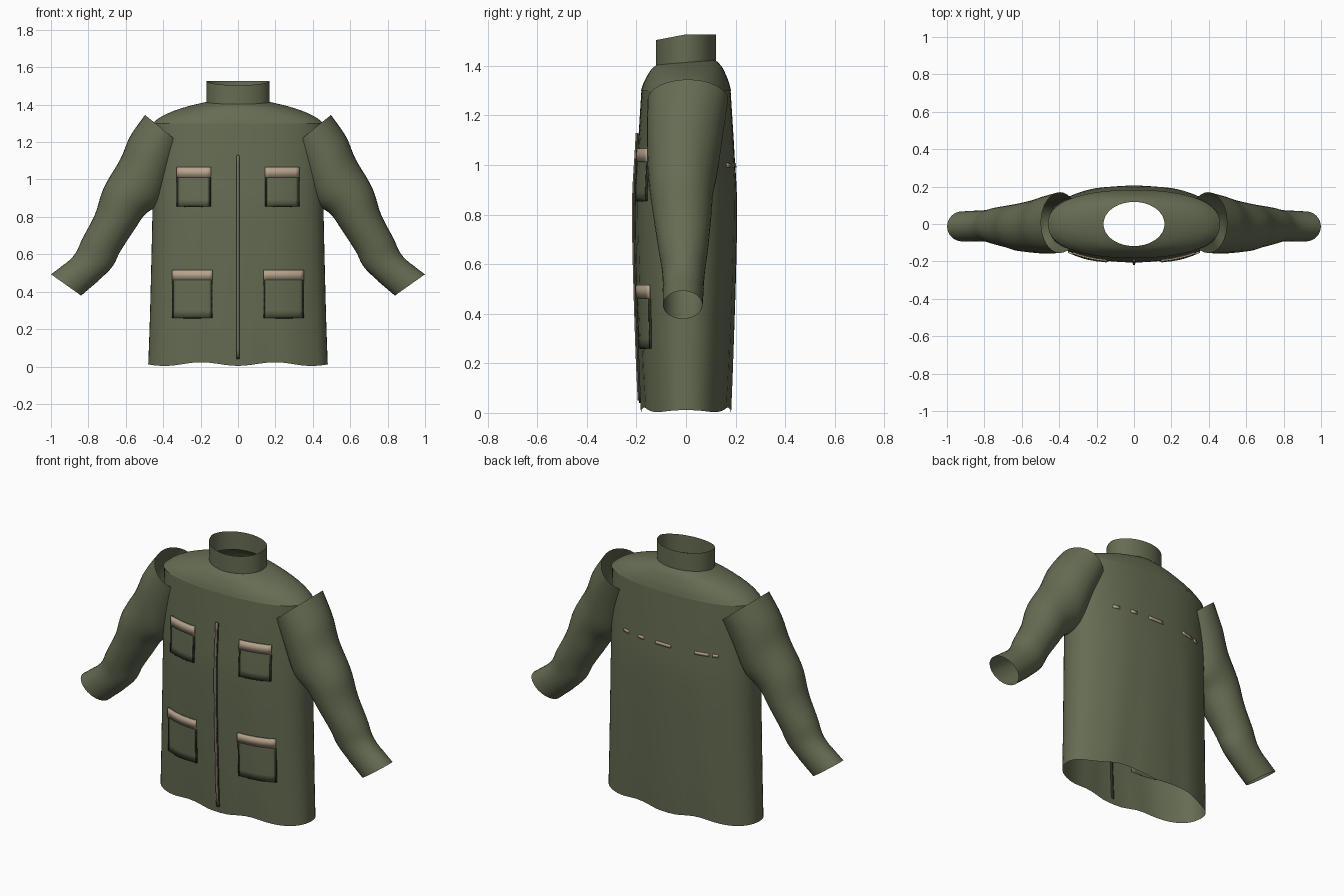
import bpy, math
from mathutils import Vector

if "Cube" in bpy.data.objects:
    bpy.data.objects.remove(bpy.data.objects["Cube"])

SEG = 64
POWER = 2.3  # roundness of the torso cross-section


def material(name, rgb):
    m = bpy.data.materials.new(name)
    m.diffuse_color = (*rgb, 1)
    m.use_nodes = True
    m.node_tree.nodes["Principled BSDF"].inputs["Base Color"].default_value = m.diffuse_color
    return m


olive = material("olive cloth", (0.13, 0.15, 0.085))
dark = material("dark seam", (0.03, 0.035, 0.02))
tan = material("tan flap", (0.47, 0.37, 0.26))
metal = material("zip brown", (0.20, 0.17, 0.13))


def add_mesh(name, verts, faces, mat):
    me = bpy.data.meshes.new(name)
    me.from_pydata(verts, [], faces)
    me.materials.append(mat)
    ob = bpy.data.objects.new(name, me)
    bpy.context.collection.objects.link(ob)
    bpy.context.view_layer.objects.active = ob
    for o in bpy.context.selected_objects:
        o.select_set(False)
    ob.select_set(True)
    bpy.ops.object.shade_smooth_by_angle(angle=math.radians(40))
    return ob


def loft(name, rings, mat, flip=False):
    """Open tube through rings of equal point count."""
    n = len(rings[0])
    verts = [p for r in rings for p in r]
    faces = []
    for i in range(len(rings) - 1):
        for j in range(n):
            k = (j + 1) % n
            f = (i * n + j, i * n + k, (i + 1) * n + k, (i + 1) * n + j)
            faces.append(f[::-1] if flip else f)
    return add_mesh(name, verts, faces, mat)


def spline(rows, steps):
    """Smooth curve through rows of numbers."""
    rows = [Vector(r) for r in rows]
    out = []
    for i in range(len(rows) - 1):
        a, b, c, d = rows[max(i - 1, 0)], rows[i], rows[i + 1], rows[min(i + 2, len(rows) - 1)]
        for s in range(steps):
            t = s / steps
            out.append(0.5 * (2 * b + (c - a) * t + (2 * a - 5 * b + 4 * c - d) * t * t
                              + (3 * b - a - 3 * c + d) * t ** 3))
    return out + [rows[-1]]


def angles():
    return [2 * math.pi * j / SEG for j in range(SEG)]


def super_xy(rx, ry, a, p=POWER):
    c, s = math.cos(a), math.sin(a)
    return (rx * math.copysign(abs(c) ** (2 / p), c), ry * math.copysign(abs(s) ** (2 / p), s))


# Torso: height, half width, half depth
PROFILE = spline([(0, .48, .18), (.3, .47, .192), (.8, .458, .205), (1.05, .455, .195), (1.3, .455, .18)], 6)


def torso_size(z):
    for a, b in zip(PROFILE, PROFILE[1:]):
        if z <= b[0]:
            t = max(0, (z - a[0]) / (b[0] - a[0]))
            return a[1] + (b[1] - a[1]) * t, a[2] + (b[2] - a[2]) * t
    return PROFILE[-1][1], PROFILE[-1][2]


def fold(x, z):
    """Soft vertical creases that fade towards the shoulders."""
    return 1 + 0.018 * math.sin(28 * abs(x) + 2 * z) * max(0, 1 - z / 1.2)


def torso_y(x, z):
    rx, ry = torso_size(z)
    return ry * max(0, 1 - (abs(x) / rx) ** POWER) ** (1 / POWER) * fold(x, z)


rings = []
for z, rx, ry in PROFILE:
    ring = []
    for a in angles():
        x, y = super_xy(rx, ry, a)
        hem = (0.013 - 0.01 * math.cos(16 * x)) * max(0, 1 - z / 0.2)
        ring.append((x, y * fold(x, z), z + hem))
    rings.append(ring)
loft("torso", rings, olive)

# Shoulder yoke closing in to the neck hole
yoke = spline([(.46, .182, 1.298), (.42, .173, 1.33), (.36, .16, 1.36), (.27, .143, 1.39), (.163, .118, 1.415)], 4)
rings = []
for i, (rx, ry, z) in enumerate(yoke):
    t = i / (len(yoke) - 1)
    pts = [super_xy(rx, ry, a, POWER - 0.3 * t) for a in angles()]
    rings.append([(x, y, z + 0.08 * y * t) for x, y in pts])
loft("shoulder_yoke", rings, olive)

# Standing collar, lower at the front
low, high = [], []
for a in angles():
    x, y = 0.168 * math.cos(a), 0.122 * math.sin(a)
    low.append((x, y, 1.412 + 0.08 * y))
    high.append((x, y, 1.527 + 0.19 * min(y, 0)))
loft("collar", [low, high], olive)

# Sleeve: outer x, z, inner x, z, front y, back y
SLEEVE = [(.497, 1.345), (.577, 1.23), (.63, 1.107), (.717, .957), (.765, .813), (.829, .69), (.882, .588), (.998, .492)]
INNER = [(.294, 1.18), (.353, 1.027), (.417, .877), (.497, .813), (.56, .722), (.63, .615), (.684, .519), (.84, .38)]
DEPTH = [(-.155, .17), (-.158, .15), (-.155, .13), (-.145, .11), (-.128, .10), (-.11, .088), (-.095, .075), (-.092, .066)]


def halves(rows):
    """Four numbers are splined at a time, depth and edges together."""
    edge = spline([o + i for o, i, _ in rows], 5)
    return list(zip(edge, spline([d + (0,) for _, _, d in rows], 5)))


sleeve_rows = halves(list(zip(SLEEVE, INNER, DEPTH)))


def sleeve_ring(row, side, grow=1.0):
    (ox, oz, ix, iz), (y0, y1, _) = row
    ring = []
    for a in angles()[::2]:
        c, s = math.cos(a) * grow, math.sin(a) * grow
        ring.append((side * ((ox + ix) / 2 + (ox - ix) / 2 * c), (y0 + y1) / 2 + (y1 - y0) / 2 * s,
                     (oz + iz) / 2 + (oz - iz) / 2 * c))
    return ring


for side, label in ((1, "left"), (-1, "right")):
    loft(label + "_sleeve", [sleeve_ring(r, side) for r in sleeve_rows], olive, side > 0)
    loft(label + "_cuff", [sleeve_ring(r, side, 1.015) for r in sleeve_rows[-4:]], olive, side > 0)


def patch(name, x0, x1, z0, z1, lift, thick, mat, face=-1):
    """Cloth plate that follows the torso; face -1 is front, 1 is back."""
    nx, nz = max(1, round((x1 - x0) / .02)), max(1, round((z1 - z0) / .04))
    verts, faces = [], []
    for k in range(nz + 1):
        for i in range(nx + 1):
            x, z = x0 + (x1 - x0) * i / nx, z0 + (z1 - z0) * k / nz
            verts.append((x, face * (torso_y(x, z) + lift), z))
    w = nx + 1
    for k in range(nz):
        for i in range(nx):
            f = (k * w + i, k * w + i + 1, (k + 1) * w + i + 1, (k + 1) * w + i)
            faces.append(f if face < 0 else f[::-1])
    ob = add_mesh(name, verts, faces, mat)
    mod = ob.modifiers.new("thickness", 'SOLIDIFY')
    mod.thickness, mod.offset = thick, -1
    return ob


# Four pockets with tan flaps and dark side seams
for label, xa, xb, za, zb in (("chest", .15, .325, .855, 1.04), ("hip", .14, .35, .26, .49)):
    for side, name in ((1, "left"), (-1, "right")):
        x0, x1 = sorted((side * xa, side * xb))
        full = f"{name}_{label}_pocket"
        patch(full, x0, x1, za, zb, .007, .009, olive)
        patch(full + "_flap", x0 - .004, x1 + .004, zb - .028, zb + .026, .012, .009, tan)
        for x, edge in ((x0, "inner"), (x1, "outer")):
            patch(f"{full}_{edge}_seam", x - .004, x + .004, za, zb - .03, .008, .009, dark)
        mid = (x0 + x1) / 2
        patch(full + "_bottom_seam", mid - .05, mid + .05, za - .002, za + .003, .008, .009, dark)

# Front zip with a dark placket edge
patch("front_zip", -.006, .006, .05, 1.13, .012, .009, metal)
patch("zip_edge", -.009, .009, .04, 1.125, .006, .008, dark)

# Broken reflective strip across the back
for i, (x0, x1) in enumerate(((-.32, -.29), (-.27, -.19), (-.04, .06), (.14, .18), (.25, .29))):
    patch(f"back_strip_{i + 1}", x0, x1, .99, 1.008, .004, .006, tan, 1)
